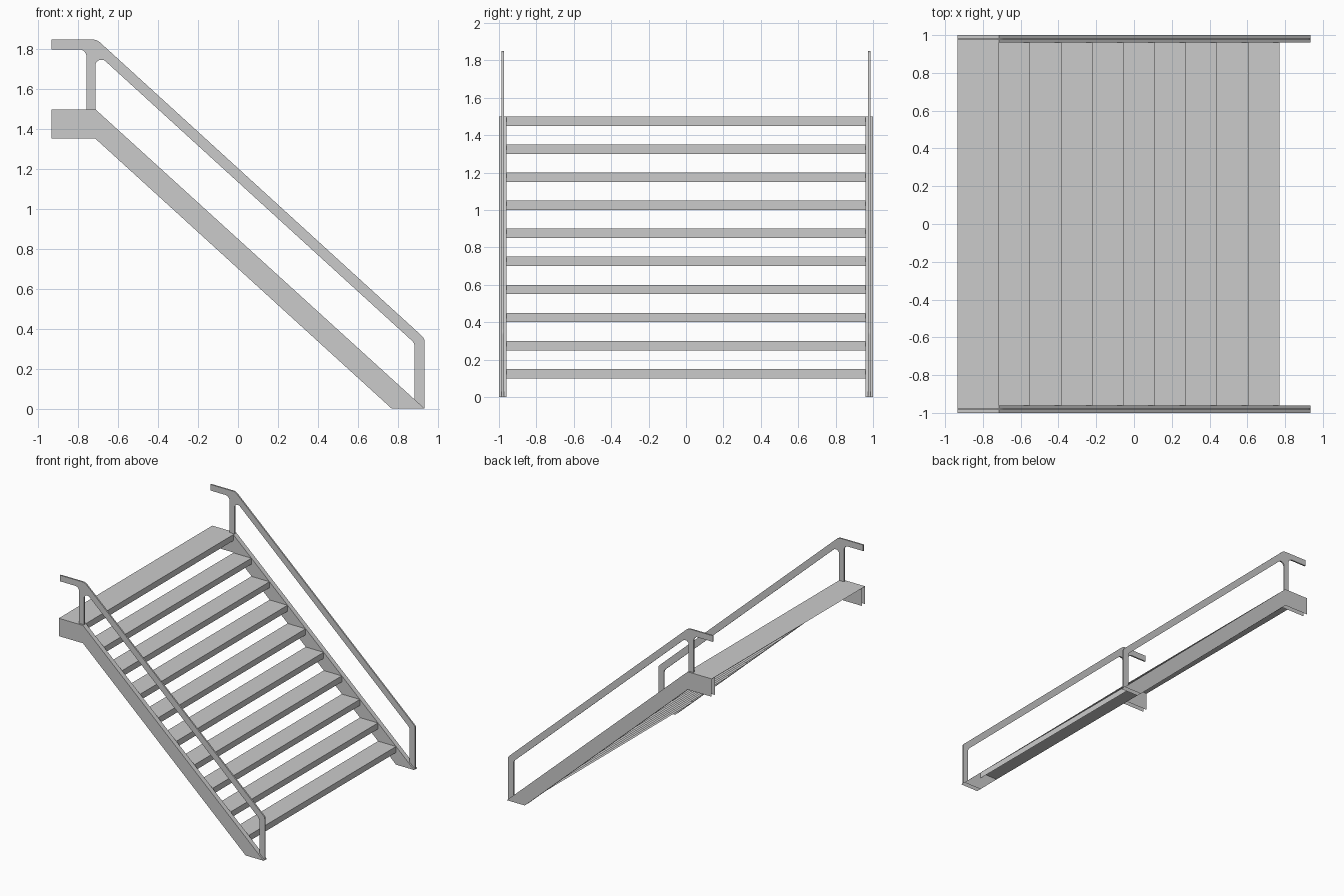
import bpy, bmesh
from math import sin, tan
from mathutils import Vector

if "Cube" in bpy.data.objects:
    bpy.data.objects.remove(bpy.data.objects["Cube"])


def rounded(corners, steps=6):
    """Turn (x, z, radius) corners into an outline with arc fillets."""
    out = []
    n = len(corners)
    for i, (x, z, r) in enumerate(corners):
        p = Vector((x, z))
        if r == 0:
            out.append(p)
            continue
        a = (Vector(corners[i - 1][:2]) - p).normalized()
        b = (Vector(corners[(i + 1) % n][:2]) - p).normalized()
        half = a.angle(b) / 2
        centre = p + (a + b).normalized() * (r / sin(half))
        t = r / tan(half)
        start, end = p + a * t - centre, p + b * t - centre
        for k in range(steps + 1):
            out.append(centre + start.lerp(end, k / steps).normalized() * r)
    return out


def extrude(name, outline, y0, y1, open_sides=(), caps=True):
    """Sweep a clockwise x-z outline from y0 up to y1; open_sides get no face."""
    y0, y1 = min(y0, y1), max(y0, y1)
    bm = bmesh.new()
    near = [bm.verts.new((p[0], y0, p[1])) for p in outline]
    far = [bm.verts.new((p[0], y1, p[1])) for p in outline]
    n = len(outline)
    for i in range(n):
        if i not in open_sides:
            j = (i + 1) % n
            bm.faces.new((near[i], near[j], far[j], far[i]))
    if caps:
        bm.faces.new(near[::-1])
        bm.faces.new(far)
    mesh = bpy.data.meshes.new(name)
    bm.to_mesh(mesh)
    bm.free()
    ob = bpy.data.objects.new(name, mesh)
    bpy.context.collection.objects.link(ob)
    return ob


END, KNEE = 0.935, -0.715          # stair ends and top bend
TOP, RISE, RUN = 1.5, 0.15, 0.165  # stair height and step size
FOOT = 0.77                        # underside of the beam at the floor

# Side beams: folded channels, open below and at the upper floor
stringer = [(-END, TOP), (KNEE, TOP), (END, 0), (FOOT, 0),
            (KNEE, 1.353), (-END, 1.353)]

# Handrail with its two posts as one flat plate
rail = rounded([
    (-END, 1.85, 0), (-0.708, 1.85, 0.06), (END, 0.352, 0.04), (END, 0, 0),
    (0.885, 0.044, 0), (0.885, 0.328, 0.04), (KNEE, 1.787, 0.03),
    (KNEE, TOP, 0), (-0.76, TOP, 0), (-0.76, 1.8, 0.035), (-END, 1.8, 0)])

for side, s in (("left", -1), ("right", 1)):
    extrude(f"stringer_{side}", stringer, s * 0.96, s, open_sides=(2, 3, 4, 5))
    extrude(f"handrail_{side}", rail, s * 0.974, s * 0.986)

# Steps: folded plates with a top and a front lip; the first is the landing
for i in range(10):
    z = TOP - RISE * i
    front = KNEE + RUN * i
    back = front - RUN if i else -END
    name = f"tread_{i}" if i else "landing_step"
    extrude(name, [(back, z), (front, z), (front, z - 0.05)],
            -0.96, 0.96, open_sides=(2,), caps=False)
